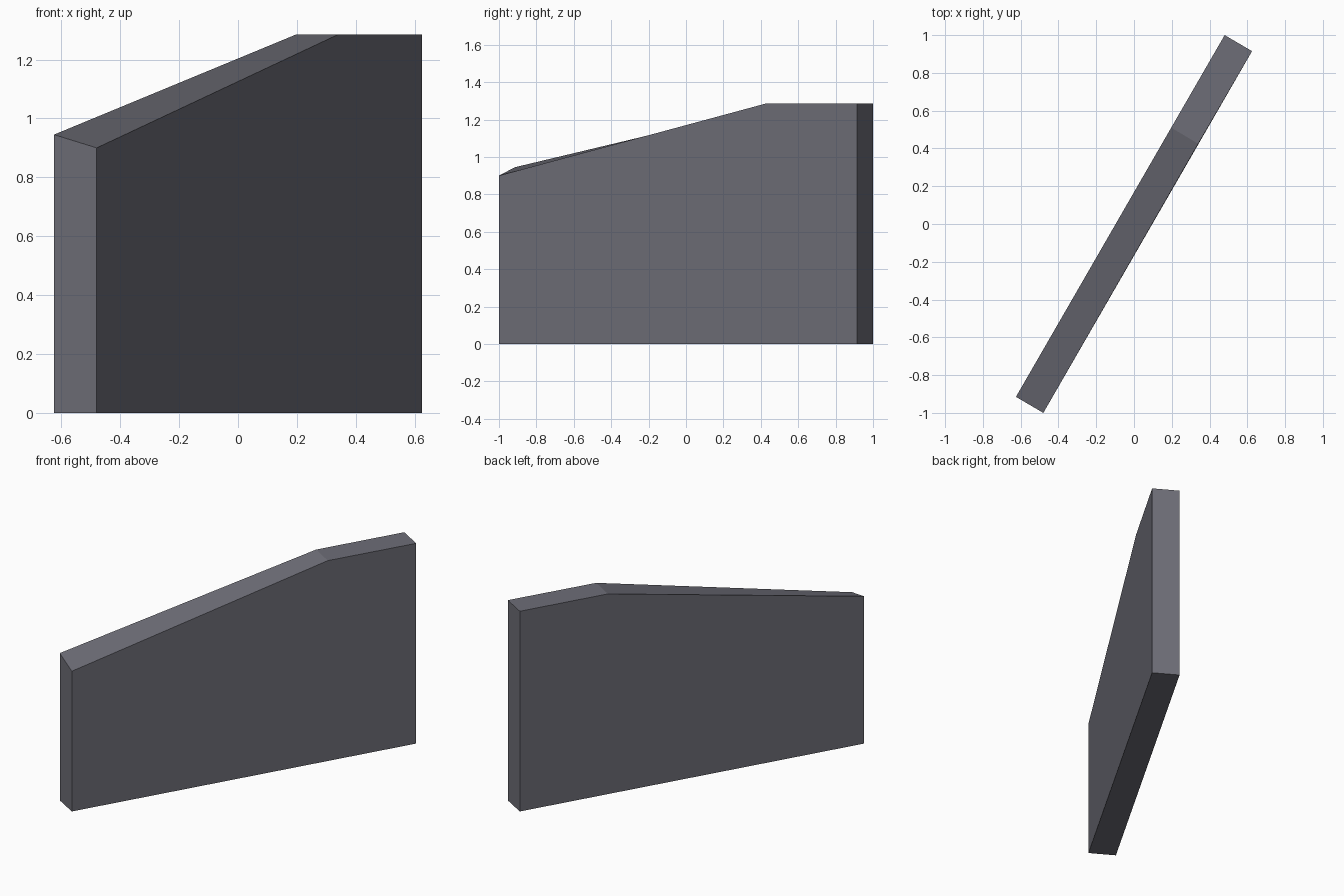
import bpy
import bmesh
from mathutils import Vector

if "Cube" in bpy.data.objects:
    bpy.data.objects.remove(bpy.data.objects["Cube"])

mat = bpy.data.materials.new("dark slate grey")
mat.diffuse_color = (0.155, 0.155, 0.185, 1)
mat.use_nodes = True
mat.node_tree.nodes["Principled BSDF"].inputs["Base Color"].default_value = mat.diffuse_color

# Side outlines of the slanted wall panel: low end, fold, high end
HIGH = 1.285
right = [(-0.48, -1.0, 0.9), (0.34, 0.425, HIGH), (0.625, 0.915, HIGH)]
left = [(-0.625, -0.915, 0.945), (0.197, 0.51, HIGH), (0.48, 1.0, HIGH)]

bm = bmesh.new()


def side(points):
    top = [bm.verts.new(p) for p in points]
    base = [bm.verts.new((p[0], p[1], 0)) for p in (points[-1], points[0])]
    return top + base


# Two sides joined by a ring of faces
a, b = side(right), side(left)
bm.faces.new(a)
bm.faces.new(b[::-1])
for i in range(len(a)):
    j = (i + 1) % len(a)
    bm.faces.new((a[i], b[i], b[j], a[j]))
bmesh.ops.recalc_face_normals(bm, faces=bm.faces[:])

mesh = bpy.data.meshes.new("wall_panel")
bm.to_mesh(mesh)
bm.free()
mesh.materials.append(mat)
panel = bpy.data.objects.new("wall_panel", mesh)
bpy.context.collection.objects.link(panel)
